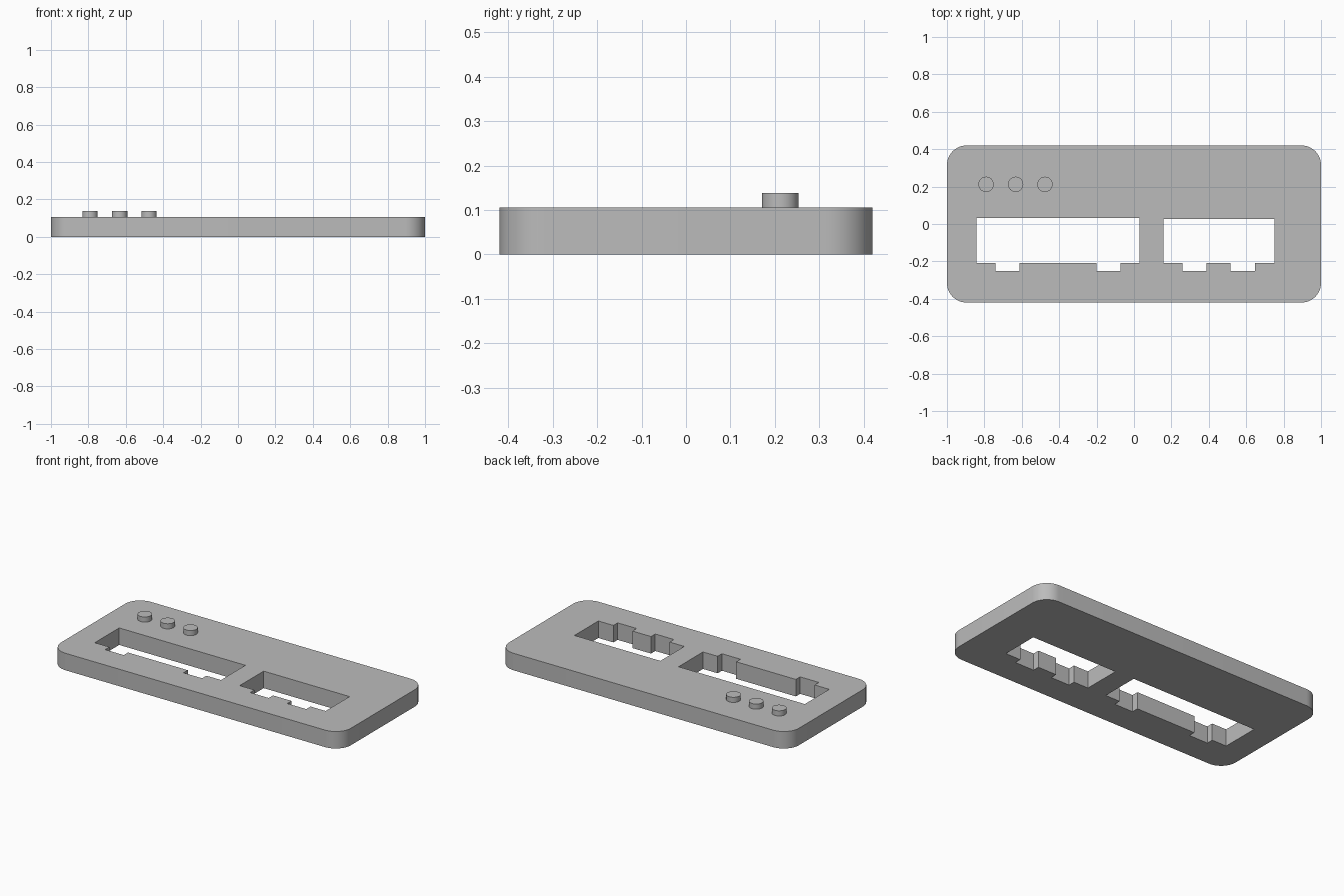
import bpy
import bmesh
from math import radians, sin, cos, pi

cube = bpy.data.objects.get("Cube")
if cube:
    bpy.data.objects.remove(cube, do_unlink=True)

HALF_X, HALF_Y, PLATE_TOP = 1.0, 0.42, 0.106
CORNER = 0.105
BUTTON_TOP, BUTTON_RADIUS, BUTTON_Y = 0.138, 0.041, 0.212
LEDGE, NOTCH = -0.209, -0.251

grey = bpy.data.materials.new("plain grey")
grey.use_nodes = True
colour = (0.5, 0.5, 0.5, 1)
grey.diffuse_color = colour
grey.node_tree.nodes["Principled BSDF"].inputs["Base Color"].default_value = colour


def prism(name, outline, low, high):
    """Extrude a flat outline between two heights."""
    bm = bmesh.new()
    face = bm.faces.new([bm.verts.new((x, y, low)) for x, y in outline])
    up = bmesh.ops.extrude_face_region(bm, geom=[face])["geom"]
    verts = [v for v in up if isinstance(v, bmesh.types.BMVert)]
    bmesh.ops.translate(bm, verts=verts, vec=(0, 0, high - low))
    bmesh.ops.recalc_face_normals(bm, faces=bm.faces)
    mesh = bpy.data.meshes.new(name)
    bm.to_mesh(mesh)
    bm.free()
    mesh.materials.append(grey)
    obj = bpy.data.objects.new(name, mesh)
    bpy.context.collection.objects.link(obj)
    return obj


def arc(cx, cy, radius, start, sweep, steps):
    return [(cx + radius * cos(start + sweep * i / steps),
             cy + radius * sin(start + sweep * i / steps)) for i in range(steps + 1)]


def smooth(obj):
    bpy.ops.object.select_all(action="DESELECT")
    obj.select_set(True)
    bpy.context.view_layer.objects.active = obj
    bpy.ops.object.shade_smooth_by_angle(angle=radians(30))


# Rounded panel
outline = []
for i, (sx, sy) in enumerate([(1, 1), (-1, 1), (-1, -1), (1, -1)]):
    outline += arc(sx * (HALF_X - CORNER), sy * (HALF_Y - CORNER), CORNER, i * pi / 2, pi / 2, 12)
panel = prism("panel", outline, 0, PLATE_TOP)

# Two display openings, each with two notches along the front edge
openings = [
    ("wide_opening", -0.842, 0.029, 0.032, [(-0.741, -0.612), (-0.2, -0.072)]),
    ("narrow_opening", 0.158, 0.751, 0.027, [(0.259, 0.388), (0.516, 0.647)]),
]
for name, left, right, back, notches in openings:
    shape = [(left, back), (left, LEDGE)]
    for a, b in notches:
        shape += [(a, LEDGE), (a, NOTCH), (b, NOTCH), (b, LEDGE)]
    shape += [(right, LEDGE), (right, back)]
    cutter = prism(name + "_cutter", shape, -0.1, 0.3)
    cut = panel.modifiers.new(name, "BOOLEAN")
    cut.operation = "DIFFERENCE"
    cut.solver = "EXACT"
    cut.object = cutter
    bpy.context.view_layer.objects.active = panel
    bpy.ops.object.modifier_apply(modifier=cut.name)
    bpy.data.objects.remove(cutter, do_unlink=True)
smooth(panel)

# Row of round buttons
for i, x in enumerate((-0.791, -0.633, -0.476)):
    circle = arc(x, BUTTON_Y, BUTTON_RADIUS, 0, 2 * pi, 32)[:-1]
    smooth(prism(f"button_{i + 1}", circle, PLATE_TOP - 0.02, BUTTON_TOP))
